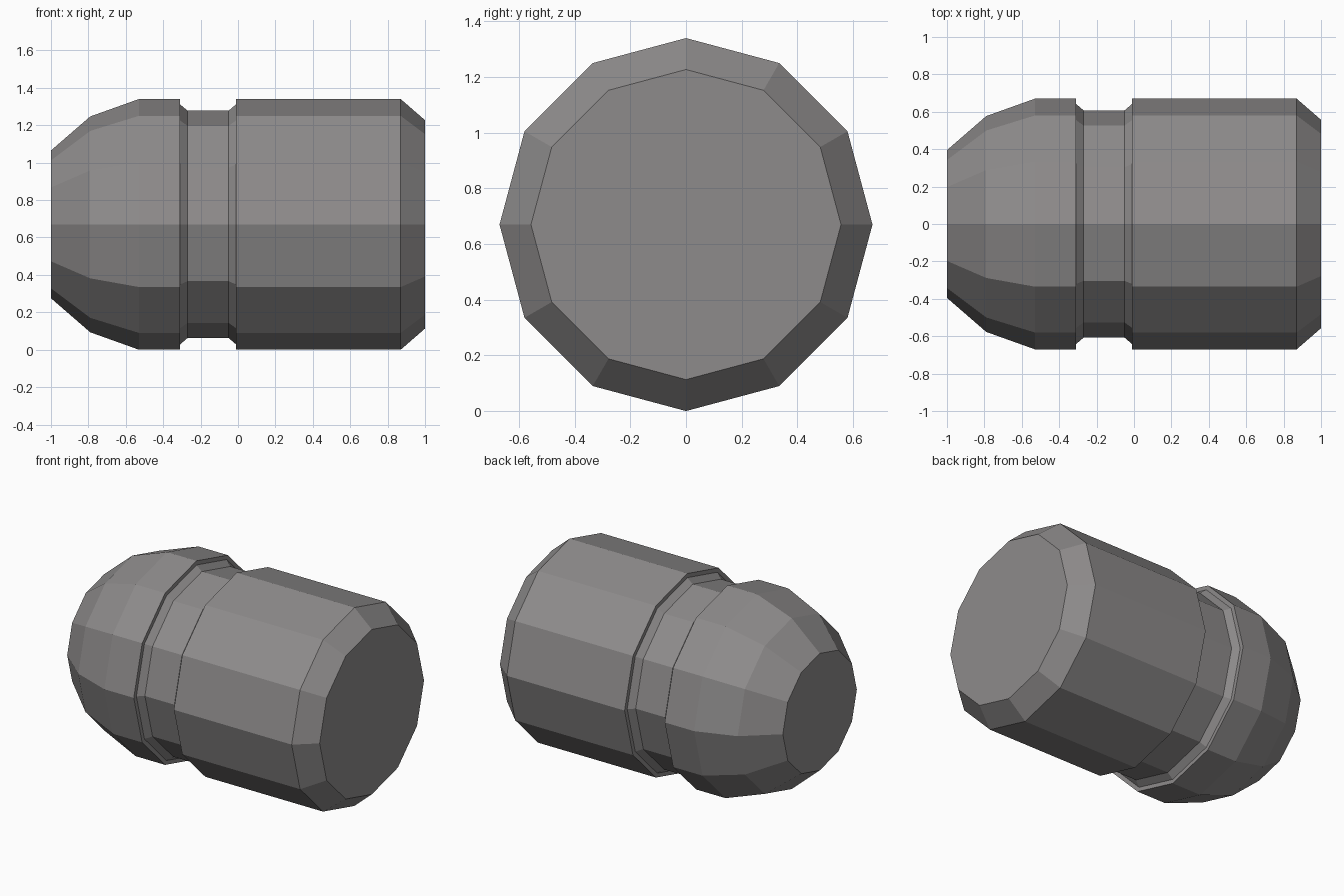
import bpy, bmesh, math

if "Cube" in bpy.data.objects:
    bpy.data.objects.remove(bpy.data.objects["Cube"])

SIDES = 12
CENTRE_Z = 0.67

grey = bpy.data.materials.new("warm_grey")
grey.diffuse_color = (0.27, 0.26, 0.26, 1)
grey.use_nodes = True
grey.node_tree.nodes["Principled BSDF"].inputs["Base Color"].default_value = grey.diffuse_color


def lathe(name, profile, cap_start=False, cap_end=False):
    """Revolve (x, radius) points about the horizontal x axis."""
    bm = bmesh.new()
    rings = []
    for x, r in profile:
        angles = [2 * math.pi * i / SIDES for i in range(SIDES)]
        rings.append([bm.verts.new((x, r * math.cos(a), r * math.sin(a)))
                      for a in angles])
    for a, b in zip(rings, rings[1:]):
        for i in range(SIDES):
            j = (i + 1) % SIDES
            bm.faces.new((a[j], a[i], b[i], b[j]))
    if cap_start:
        bm.faces.new(rings[0][::-1])
    if cap_end:
        bm.faces.new(rings[-1])
    # Outward winding: the start cap must face -x, the end cap +x
    mesh = bpy.data.meshes.new(name)
    bm.to_mesh(mesh)
    bm.free()
    mesh.materials.append(grey)
    obj = bpy.data.objects.new(name, mesh)
    obj.location.z = CENTRE_Z
    bpy.context.collection.objects.link(obj)
    return obj


# Tapered nose with a flat tip
lathe("nose", [(-1, 0.395), (-0.79, 0.577), (-0.53, 0.67), (-0.31, 0.67)],
      cap_start=True)

# Recessed neck with step walls and chamfers
lathe("neck_groove", [(-0.31, 0.67), (-0.31, 0.642), (-0.27, 0.608),
                      (-0.05, 0.608), (-0.01, 0.642), (-0.01, 0.67)])

# Main barrel with a chamfered flat end
lathe("barrel", [(-0.01, 0.67), (0.87, 0.67), (1, 0.557)], cap_end=True)
